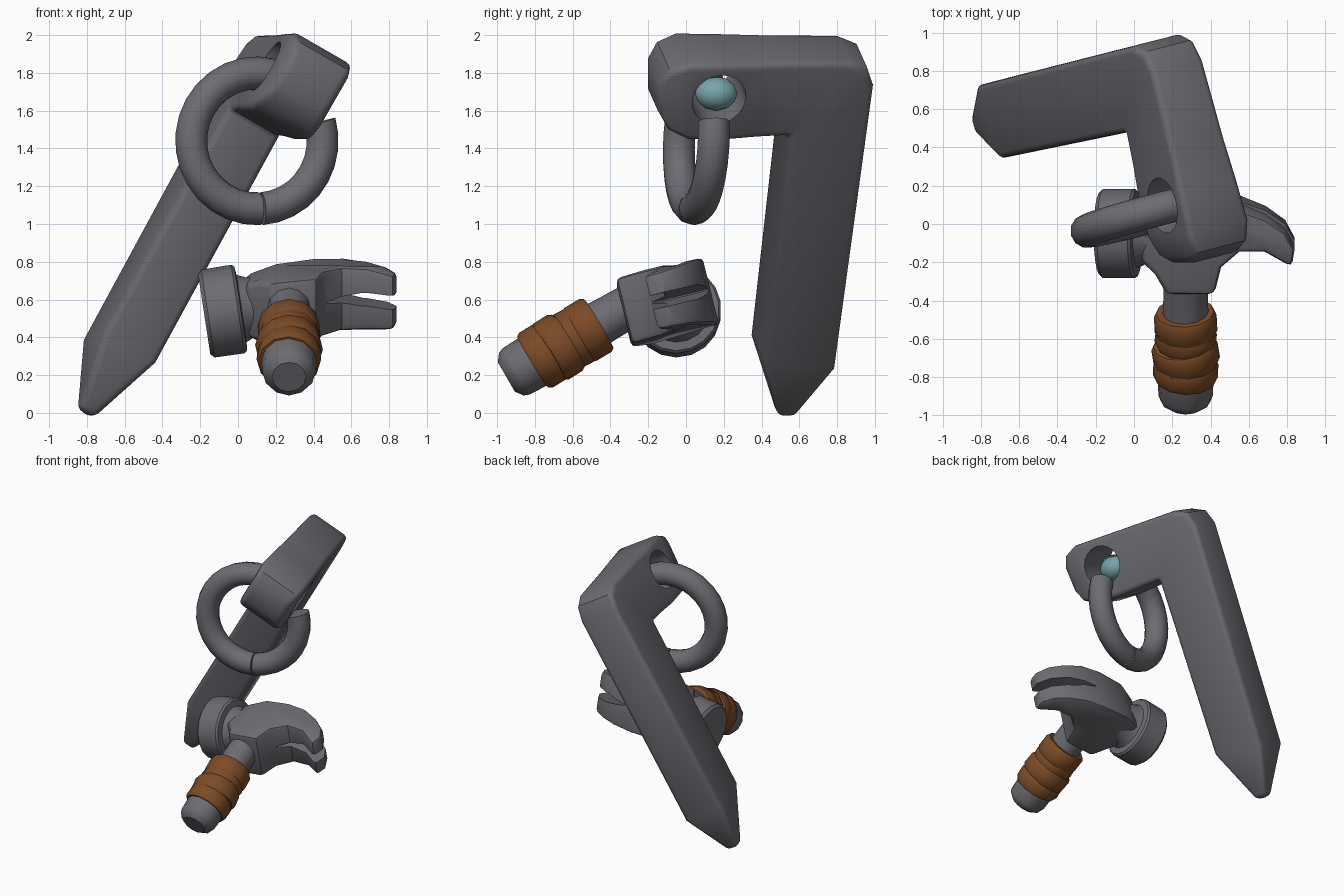
import bpy, bmesh, math
from mathutils import Vector as V

if "Cube" in bpy.data.objects:
    bpy.data.objects.remove(bpy.data.objects["Cube"])


def material(name, colour):
    m = bpy.data.materials.new(name)
    m.diffuse_color = (*colour, 1)
    m.use_nodes = True
    m.node_tree.nodes["Principled BSDF"].inputs["Base Color"].default_value = m.diffuse_color
    return m


STEEL = material("dark steel", (0.15, 0.15, 0.17))
LEATHER = material("brown leather", (0.20, 0.07, 0.02))
TEAL = material("pale teal", (0.18, 0.37, 0.40))


def loft(name, rings, mat):
    """Closed solid through a list of equal-sized point rings."""
    bm = bmesh.new()
    vs = [[bm.verts.new(p) for p in r] for r in rings]
    n = len(vs[0])
    for a, b in zip(vs, vs[1:]):
        for i in range(n):
            j = (i + 1) % n
            bm.faces.new((a[i], a[j], b[j], b[i]))
    bm.faces.new(vs[0])
    bm.faces.new(vs[-1])
    bmesh.ops.recalc_face_normals(bm, faces=bm.faces)
    me = bpy.data.meshes.new(name)
    bm.to_mesh(me)
    bm.free()
    me.materials.append(mat)
    ob = bpy.data.objects.new(name, me)
    bpy.context.collection.objects.link(ob)
    return ob


def select(ob):
    bpy.ops.object.select_all(action='DESELECT')
    ob.select_set(True)
    bpy.context.view_layer.objects.active = ob


def bevel(ob, width, segments, angle, clamp=True):
    m = ob.modifiers.new("bevel", 'BEVEL')
    m.width, m.segments = width, segments
    m.limit_method, m.angle_limit = 'ANGLE', math.radians(angle)
    m.use_clamp_overlap = clamp
    select(ob)
    bpy.ops.object.modifier_apply(modifier=m.name)


def cut(ob, cutter):
    m = ob.modifiers.new("cut", 'BOOLEAN')
    m.object, m.operation, m.solver = cutter, 'DIFFERENCE', 'EXACT'
    select(ob)
    bpy.ops.object.modifier_apply(modifier=m.name)
    bpy.data.objects.remove(cutter)


def smooth(ob, angle=35):
    select(ob)
    bpy.ops.object.shade_smooth_by_angle(angle=math.radians(angle))


def circle(c, p, q, r, n):
    return [c + r * (math.cos(t) * p + math.sin(t) * q)
            for t in (2 * math.pi * i / n for i in range(n))]


def lathe(name, origin, axis, side, profile, n, mat):
    """Turned solid: profile is (distance along axis, radius)."""
    axis = axis.normalized()
    p = (side - axis * side.dot(axis)).normalized()
    q = axis.cross(p)
    return loft(name, [circle(origin + axis * s, p, q, r, n) for s, r in profile], mat)


# Spike: right-angled bar in its own tilted frame, with an eye in the short arm
A = V((0.25, -0.968, 0)).normalized()
D = V((-0.472, -0.12, -0.873)).normalized()
N = A.cross(D)
O = V((0.19, 0.98, 1.93))


def spike_point(u, v, w):
    return O + A * u + D * v + N * w


# outer point, inner point, half thickness
sections = [((1.175, 0.14), (1.155, 0.31), 0.155), ((1.13, 0.045), (1.09, 0.41), 0.175),
            ((1.03, 0), (0.98, 0.46), 0.187),
            ((0.80, 0), (0.78, 0.465), 0.18), ((0.58, 0), (0.60, 0.455), 0.168),
            ((0.15, 0), (0.445, 0.45), 0.16), ((0.045, 0.045), (0.435, 0.46), 0.16),
            ((0, 0.15), (0.43, 0.47), 0.16), ((0, 1.86), (0.40, 1.81), 0.162),
            ((0.15, 2.215), (0.24, 2.215), 0.045)]
spike = loft("spike", [[spike_point(*a, -t), spike_point(*a, t),
                        spike_point(*b, t), spike_point(*b, -t)]
                       for a, b, t in sections], STEEL)
bevel(spike, 0.035, 3, 50, clamp=False)
cut(spike, lathe("eye_cutter", spike_point(0.846, 0.21, -0.5), N, A,
                 [(0, 0.148), (1, 0.148)], 20, STEEL))
smooth(spike, 40)

# Split ring hanging through the eye
RC, RX, RZ = V((0.1, 0.055, 1.44)), V((0.967, 0.255, 0)), V((0, 0.04, 1)).normalized()
RN = RX.cross(RZ).normalized()


def ring_part(name, start, end, steps):
    rings = []
    for i in range(steps + 1):
        t = math.radians(start + (end - start) * i / steps)
        out = RX * math.cos(t) + RZ * math.sin(t)
        rings.append(circle(RC + out * 0.36, out, RN, 0.087, 12))
    ob = loft(name, rings, STEEL)
    smooth(ob, 40)


ring_part("ring_short_arc", -85.7, 16, 9)
ring_part("ring_long_arc", 52, 272.5, 18)

# Teal knob on the ring end inside the eye
bpy.ops.mesh.primitive_ico_sphere_add(subdivisions=2, radius=1, location=(0.33, 0.16, 1.69))
knob = bpy.context.object
knob.name = "ring_knob"
knob.scale = (0.095, 0.114, 0.092)
knob.data.materials.append(TEAL)
smooth(knob, 30)

# Hammer handle
H = V((0, 0.866, 0.5))
H0 = V((0.27, -0.925, 0.205))
X = V((1, 0, 0))
handle = lathe("hammer_handle", H0, H, X,
               [(-0.03, 0.09), (0.0, 0.13), (0.03, 0.142), (0.15, 0.147), (0.4, 0.13),
                (0.56, 0.118), (0.82, 0.112)], 12, STEEL)
smooth(handle)

# Leather grip: overlapping, slightly skewed bands
for i, (s0, s1, r, tx, tz) in enumerate([(0.13, 0.25, 0.170, 0.05, 0.03),
                                         (0.22, 0.35, 0.175, -0.14, 0.05),
                                         (0.32, 0.44, 0.160, 0.12, -0.04),
                                         (0.40, 0.535, 0.164, -0.05, 0.02)]):
    mid, half = (s0 + s1) / 2, (s1 - s0) / 2
    band = lathe("grip_band_%d" % (i + 1), H0 + H * mid, H + V((tx, 0, tz)), X,
                 [(-half, r - 0.012), (-half + 0.02, r), (half - 0.02, r),
                  (half, r - 0.012)], 12, LEATHER)
    smooth(band)

# Hammer striking face and neck
face = lathe("hammer_face", V((-0.085, -0.05, 0.537)), V((0.988, 0, 0.15)), H,
             [(-0.095, 0.215), (-0.075, 0.235), (0.085, 0.237), (0.10, 0.225),
              (0.105, 0.18), (0.15, 0.16), (0.22, 0.155)], 18, STEEL)
smooth(face)

# Hammer body with socket and curved claw: plan outline given thickness
G = V((0, -0.24, 0.97))


def head_point(x, y, k):
    return V((x, y, 0.60 + 0.24 * (y + 0.03) + 0.1 * (min(x, 0.5) - 0.3))) + G * k


plan = [(0.04, -0.17, 0.14), (0.11, -0.23, 0.165), (0.17, -0.33, 0.18),
        (0.42, -0.33, 0.18), (0.455, -0.19, 0.18), (0.55, -0.11, 0.175),
        (0.68, -0.11, 0.168), (0.825, -0.195, 0.15), (0.84, -0.10, 0.15),
        (0.79, -0.01, 0.16), (0.69, 0.06, 0.17), (0.56, 0.11, 0.182),
        (0.4, 0.13, 0.187), (0.2, 0.13, 0.178), (0.04, 0.07, 0.14)]
body = loft("hammer_claw_body", [[head_point(x, y, s * k) for x, y, k in plan]
                                 for s in (-1, 1)], STEEL)
bevel(body, 0.03, 2, 45)
wedge = [(0.47, 0.004), (0.66, 0.036), (1.0, 0.04)]
outline = [(x, k) for x, k in wedge] + [(x, -k) for x, k in reversed(wedge)]
cut(body, loft("claw_slit_cutter", [[head_point(x, y, k) for x, k in outline]
                                    for y in (-0.5, 0.5)], STEEL))
smooth(body)
